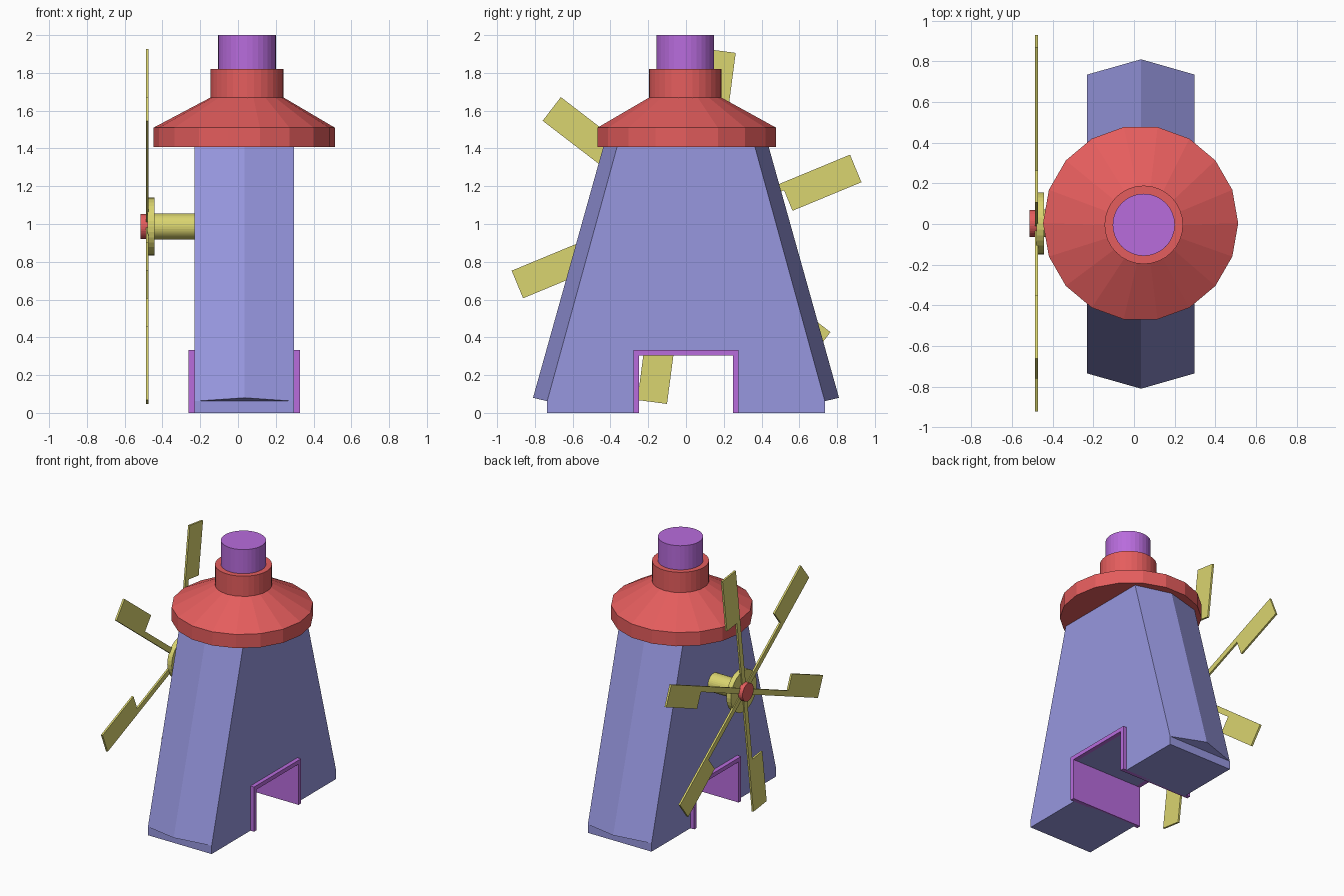
import bpy, bmesh
from math import cos, sin, pi, radians
from mathutils import Matrix, Vector

cube = bpy.data.objects.get("Cube")
if cube:
    bpy.data.objects.remove(cube, do_unlink=True)


def material(name, rgb):
    m = bpy.data.materials.new(name)
    m.use_nodes = True
    m.diffuse_color = (*rgb, 1)
    m.node_tree.nodes["Principled BSDF"].inputs["Base Color"].default_value = (*rgb, 1)
    return m


BLUE = material("periwinkle_wall", (0.31, 0.31, 0.74))
RED = material("red_roof", (0.78, 0.11, 0.11))
PURPLE = material("purple_trim", (0.48, 0.15, 0.72))
YELLOW = material("yellow_sail", (0.70, 0.66, 0.16))


def finish(name, bm, mat):
    bmesh.ops.remove_doubles(bm, verts=bm.verts, dist=0.0005)
    bmesh.ops.recalc_face_normals(bm, faces=bm.faces)
    mesh = bpy.data.meshes.new(name)
    bm.to_mesh(mesh)
    bm.free()
    mesh.materials.append(mat)
    ob = bpy.data.objects.new(name, mesh)
    bpy.context.collection.objects.link(ob)
    return ob


def loft(name, rings, mat):
    """Closed solid through rings of equal point count."""
    bm = bmesh.new()
    loops = [[bm.verts.new(p) for p in ring] for ring in rings]
    n = len(loops[0])
    for a, b in zip(loops, loops[1:]):
        for i in range(n):
            j = (i + 1) % n
            # skip sides that collapse to nothing between matching points
            if all((a[k].co - b[k].co).length < 1e-5 for k in (i, j)):
                continue
            ring = [a[i], a[j], b[j], b[i]]
            pts = []
            for v in ring:
                if all((v.co - w.co).length > 1e-5 for w in pts):
                    pts.append(v)
            bm.faces.new(pts)
    bm.faces.new(loops[0])
    bm.faces.new(loops[-1])
    return finish(name, bm, mat)


def box(name, lo, hi, mat):
    bm = bmesh.new()
    bmesh.ops.create_cube(bm, size=1)
    lo, hi = Vector(lo), Vector(hi)
    for v in bm.verts:
        v.co = (lo + hi) / 2 + v.co * (hi - lo)
    return finish(name, bm, mat)


def circle(center, r, z, n):
    return [(center[0] + r * cos(2 * pi * i / n), center[1] + r * sin(2 * pi * i / n), z)
            for i in range(n)]


def axle_disc(name, x0, x1, r, mat, n=32):
    rings = [[(x, HUB_Y + r * cos(2 * pi * i / n), HUB_Z + r * sin(2 * pi * i / n))
              for i in range(n)] for x in (x0, x1)]
    return loft(name, rings, mat)


# Tower: tapering body with a ridged front and back
X0, XM, X1 = -0.23, 0.035, 0.297


def tower_ring(edge_y, edge_z, ridge_y, ridge_z):
    return [(X0, -edge_y, edge_z), (XM, -ridge_y, ridge_z), (X1, -edge_y, edge_z),
            (X1, edge_y, edge_z), (XM, ridge_y, ridge_z), (X0, edge_y, edge_z)]


tower = loft("tower", [tower_ring(0.735, 0, 0.735, 0),
                       tower_ring(0.735, 0.062, 0.735, 0.062),
                       tower_ring(0.735, 0.062, 0.81, 0.08),
                       tower_ring(0.363, 1.415, 0.436, 1.415)], BLUE)

# Passage cut straight through the tower
cutter = box("passage_cutter", (-0.6, -0.26, -0.2), (0.6, 0.26, 0.304), BLUE)
cutter.hide_render = True
cut = tower.modifiers.new("passage", 'BOOLEAN')
cut.operation = 'DIFFERENCE'
cut.solver = 'EXACT'
cut.object = cutter
bpy.context.view_layer.objects.active = tower
bpy.ops.object.modifier_apply(modifier=cut.name)
bpy.data.objects.remove(cutter, do_unlink=True)

# Door frame: full-depth jambs and a lintel on each face
for side, s in (("front", -1), ("back", 1)):
    y0, y1 = sorted((s * 0.248, s * 0.277))
    box(side + "_door_jamb", (-0.262, y0, 0), (0.327, y1, 0.334), PURPLE)
for side, xa, xb in (("right", -0.262, -0.225), ("left", 0.292, 0.327)):
    box(side + "_door_lintel", (xa, -0.277, 0.304), (xb, 0.277, 0.334), PURPLE)

# Roof: faceted rim and cone, collar and chimney
ROOF, TOP = (0.0325, 0.004), (0.048, -0.004)
loft("roof", [circle(ROOF, 0.48, 1.408, 18), circle(ROOF, 0.48, 1.51, 18),
              circle(TOP, 0.193, 1.67, 18)], RED)
loft("roof_collar", [circle(TOP, 0.193, 1.6, 32), circle(TOP, 0.193, 1.82, 32)], RED)
loft("chimney", [circle(TOP, 0.153, 1.75, 32), circle(TOP, 0.153, 2.0, 32)], PURPLE)

# Axle, hub and cap
HUB_Y, HUB_Z = 0.003, 0.987
axle_disc("axle", -0.46, -0.2, 0.068, YELLOW)
axle_disc("hub", -0.48, -0.443, 0.153, YELLOW)
axle_disc("hub_cap", -0.515, -0.475, 0.066, RED)

# Six sails: a slim arm with a paddle on one side of its outer end
SAIL = [(0.05, 0.02), (0.05, -0.02), (0.55, -0.02), (0.55, -0.138), (0.945, -0.138), (0.945, 0.02)]
for k in range(6):
    a = radians(22.5 + 60 * k)
    rings = [[(x, HUB_Y + u * cos(a) - v * sin(a), HUB_Z + u * sin(a) + v * cos(a))
              for u, v in SAIL] for x in (-0.487, -0.473)]
    loft(f"sail_{k + 1}", rings, YELLOW)
